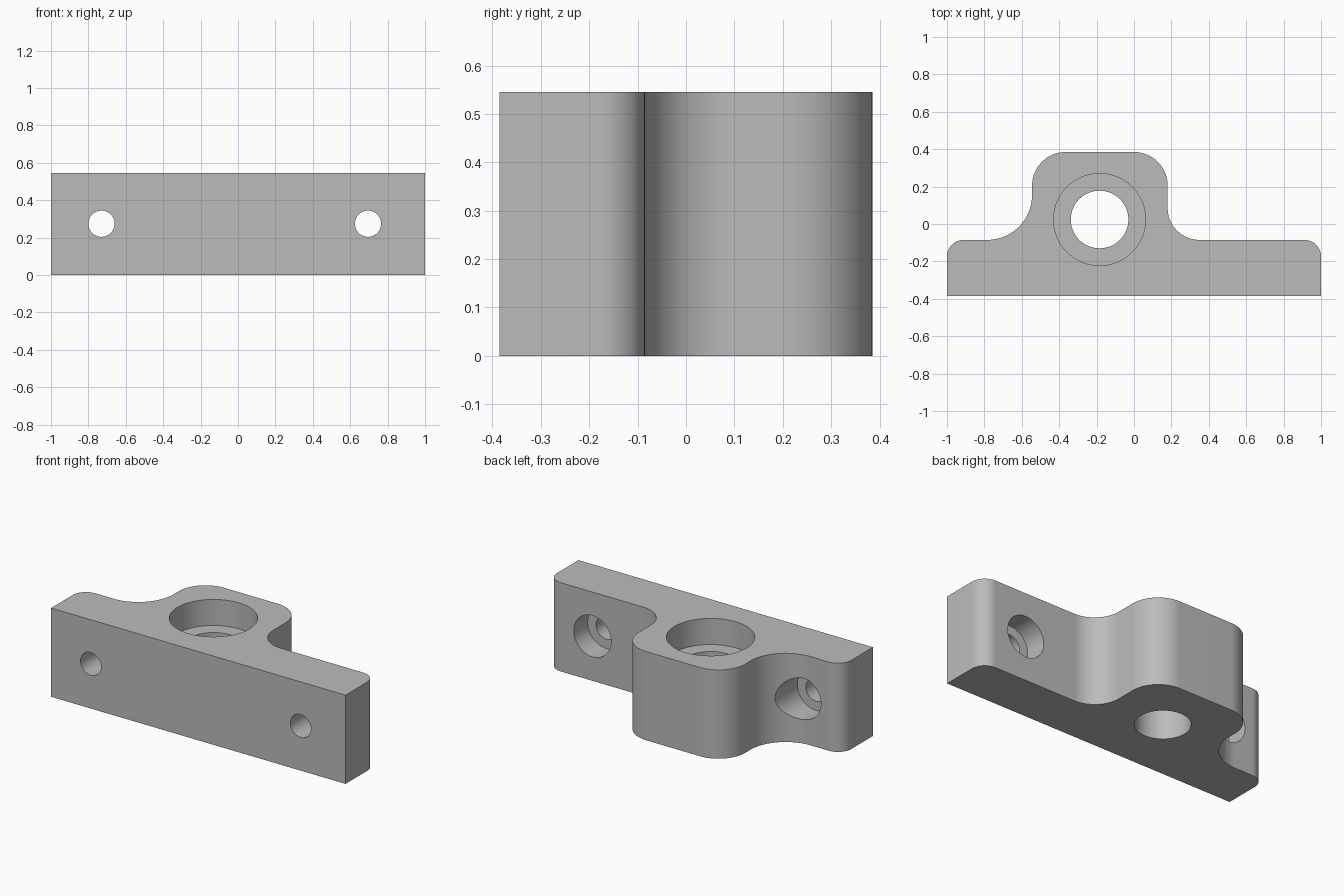
import bpy, bmesh, math
from mathutils import Matrix, Vector

if "Cube" in bpy.data.objects:
    bpy.data.objects.remove(bpy.data.objects["Cube"])

HEIGHT, FRONT, BACK, STEP = 0.545, -0.385, 0.385, -0.085

grey = bpy.data.materials.new("grey metal")
grey.diffuse_color = (0.5, 0.5, 0.5, 1)
grey.use_nodes = True
grey.node_tree.nodes["Principled BSDF"].inputs["Base Color"].default_value = grey.diffuse_color


def arc(cx, cy, r, start, end, n=20):
    """Points along a circular arc, angles in degrees."""
    return [(cx + r * math.cos(math.radians(start + (end - start) * i / n)),
             cy + r * math.sin(math.radians(start + (end - start) * i / n)))
            for i in range(n + 1)]


def make_object(name, bm):
    bmesh.ops.recalc_face_normals(bm, faces=bm.faces)
    mesh = bpy.data.meshes.new(name)
    bm.to_mesh(mesh)
    bm.free()
    mesh.materials.append(grey)
    obj = bpy.data.objects.new(name, mesh)
    bpy.context.collection.objects.link(obj)
    return obj


def drill(target, name, radius, start, end):
    """Cut a round hole along the line from start to end."""
    start, end = Vector(start), Vector(end)
    axis = end - start
    bm = bmesh.new()
    turn = axis.to_track_quat('Z', 'Y').to_matrix().to_4x4()
    bmesh.ops.create_cone(bm, cap_ends=True, segments=64, radius1=radius, radius2=radius,
                          depth=axis.length,
                          matrix=Matrix.Translation((start + end) / 2) @ turn)
    cutter = make_object(name, bm)
    cutter.hide_render = True
    mod = target.modifiers.new(name, 'BOOLEAN')
    mod.operation, mod.solver, mod.object = 'DIFFERENCE', 'EXACT', cutter
    bpy.context.view_layer.objects.active = target
    bpy.ops.object.modifier_apply(modifier=mod.name)
    bpy.data.objects.remove(cutter)


# Outline: flange with rounded ends, blended into an off-centre boss
outline = [(-1, FRONT), (1, FRONT)]
outline += arc(0.91, STEP - 0.09, 0.09, 0, 90)             # right end
outline += arc(0.35, STEP + 0.17, 0.17, 270, 180)          # right inner fillet
outline += arc(0.0, BACK - 0.18, 0.18, 0, 90)              # boss corners
outline += arc(-0.365, BACK - 0.18, 0.18, 90, 180)
outline += arc(-0.785, STEP + 0.24, 0.24, 0, -90)          # left inner fillet
outline += arc(-0.91, STEP - 0.09, 0.09, 90, 180)          # left end

bm = bmesh.new()
base = bm.faces.new([bm.verts.new((x, y, 0)) for x, y in outline])
top = bmesh.ops.extrude_face_region(bm, geom=[base])
bmesh.ops.translate(bm, vec=(0, 0, HEIGHT),
                    verts=[g for g in top["geom"] if isinstance(g, bmesh.types.BMVert)])
bracket = make_object("mounting_bracket", bm)

# Main vertical bore with a wide recess from the top
drill(bracket, "bore", 0.154, (-0.184, 0.024, -0.1), (-0.184, 0.024, 0.7))
drill(bracket, "bore_recess", 0.246, (-0.184, 0.024, HEIGHT - 0.16), (-0.184, 0.024, 0.7))

# Two screw holes through the flange, recessed from the back
for x in (-0.73, 0.695):
    drill(bracket, "screw_hole", 0.07, (x, -0.5, 0.274), (x, 0.3, 0.274))
    drill(bracket, "screw_recess", 0.127, (x, STEP - 0.135, 0.274), (x, 0.3, 0.274))

bpy.ops.object.select_all(action='DESELECT')
bracket.select_set(True)
bpy.context.view_layer.objects.active = bracket
bpy.ops.object.shade_smooth_by_angle(angle=math.radians(30))
